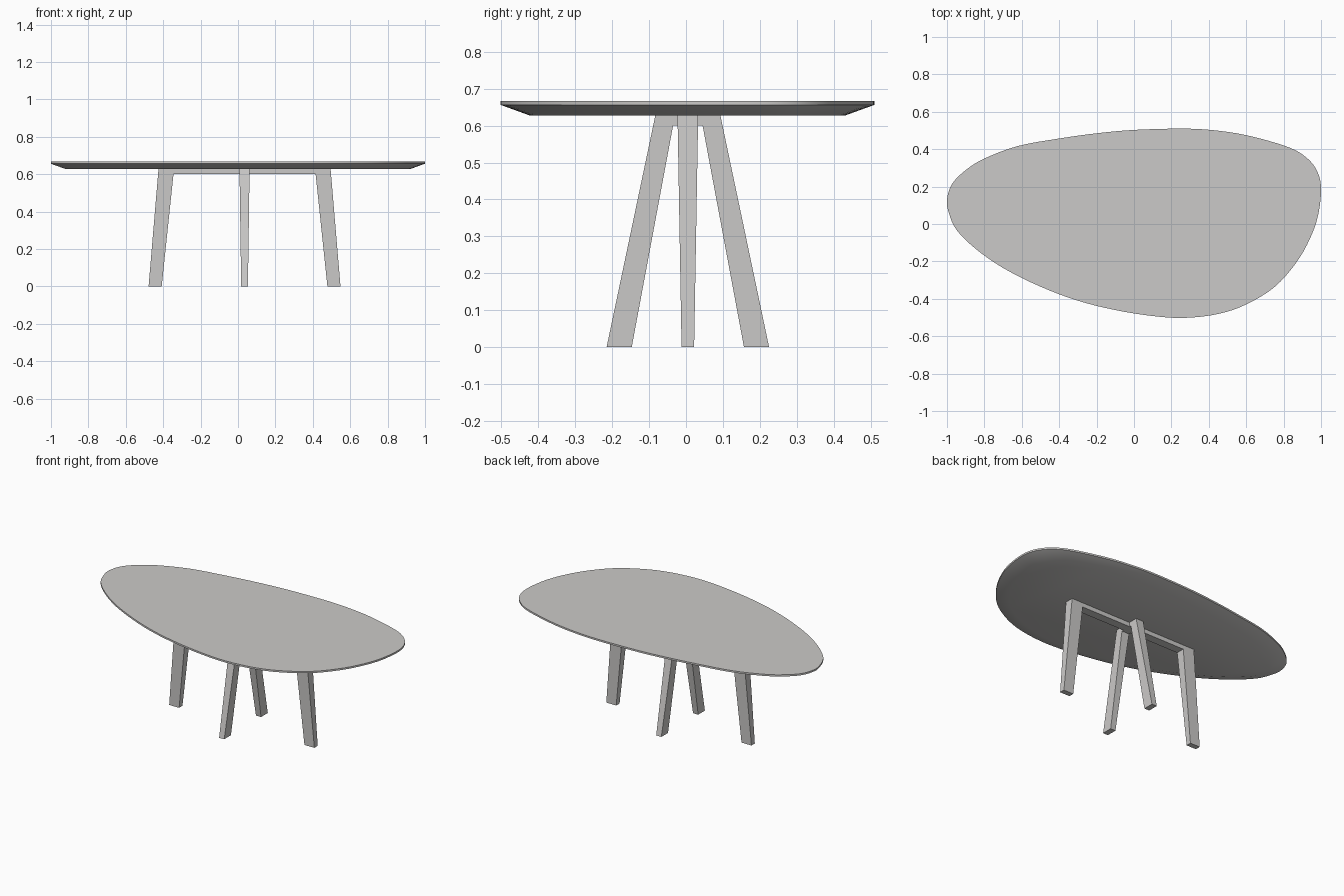
import bpy
from mathutils import Vector

if "Cube" in bpy.data.objects:
    bpy.data.objects.remove(bpy.data.objects["Cube"])

grey = bpy.data.materials.new("warm light grey")
grey.diffuse_color = (0.6, 0.59, 0.58, 1)
grey.use_nodes = True
grey.node_tree.nodes["Principled BSDF"].inputs["Base Color"].default_value = grey.diffuse_color


def make_object(name, verts, faces):
    mesh = bpy.data.meshes.new(name)
    mesh.from_pydata(verts, [], faces)
    mesh.materials.append(grey)
    obj = bpy.data.objects.new(name, mesh)
    bpy.context.collection.objects.link(obj)
    return obj


def closed_spline(points, steps):
    """Smooth closed Catmull-Rom curve through the points."""
    out, n = [], len(points)
    pts = [Vector(p) for p in points]
    for i in range(n):
        a, b, c, d = (pts[(i + k - 1) % n] for k in range(4))
        for s in range(steps):
            t = s / steps
            out.append(0.5 * (2 * b + (c - a) * t + (2 * a - 5 * b + 4 * c - d) * t * t
                              + (3 * b - a - 3 * c + d) * t ** 3))
    return out


def inset(loop, dist):
    """Offset a clockwise loop inwards along its normals."""
    n, out = len(loop), []
    for i, p in enumerate(loop):
        tan = (loop[(i + 1) % n] - loop[i - 1]).normalized()
        out.append(p + Vector((tan.y, -tan.x)) * dist)
    return out


# Table top: pebble outline, thin upright rim, wide chamfer underneath
outline = closed_spline([
    (-1, .13), (-.972, .215), (-.9, .288), (-.8, .35), (-.62, .417), (-.4, .457),
    (-.2, .485), (0, .503), (.25, .51), (.42, .502), (.6, .475), (.8, .42),
    (.9, .372), (.97, .3), (1, .2), (.985, .05), (.94, -.08), (.865, -.21),
    (.75, -.338), (.6, -.43), (.45, -.481), (.27, -.502), (.1, -.492), (-.1, -.46),
    (-.3, -.41), (-.5, -.335), (-.7, -.235), (-.85, -.13), (-.95, -.03), (-.99, .06)], 4)
n = len(outline)
rings = [(outline, .667), (outline, .656), (inset(outline, .08), .627)]
verts = [(p.x, p.y, z) for loop, z in rings for p in loop]
faces = [tuple(reversed(range(n))), tuple(range(2 * n, 3 * n))]
for r in range(2):
    for i in range(n):
        j = (i + 1) % n
        faces.append((r * n + i, r * n + j, (r + 1) * n + j, (r + 1) * n + i))
top = make_object("table_top", verts, faces)
bpy.context.view_layer.objects.active = top
top.select_set(True)
bpy.ops.object.shade_smooth_by_angle(angle=0.35)

# Leg frames: splayed trestle profile, thinner towards the floor
CX, CY = 0.035, 0.005


def trestle(name, along_y, out_bot, in_bot, out_top, in_top, half_bot, half_top):
    zt, zb = 0.628, 0.60
    profile = [(-out_bot, 0), (-out_top, zt), (out_top, zt), (out_bot, 0),
               (in_bot, 0), (in_top, zb), (-in_top, zb), (-in_bot, 0)]
    verts = []
    for side in (-1, 1):
        for u, z in profile:
            w = side * (half_bot + (half_top - half_bot) * z / zt)
            verts.append((CX - w, CY + u, z) if along_y else (CX + u, CY + w, z))
    # two legs and the joining bar on each side, then the outer strip
    parts = [(0, 7, 6, 1), (1, 6, 5, 2), (2, 5, 4, 3)]
    faces = parts + [tuple(8 + i for i in reversed(f)) for f in parts]
    faces += [(i, (i + 1) % 8, 8 + (i + 1) % 8, 8 + i) for i in range(8)]
    make_object(name, verts, faces)


trestle("long_leg_frame", False, .513, .443, .46, .38, .017, .028)
trestle("cross_leg_frame", True, .220, .152, .088, .04, .018, .027)
